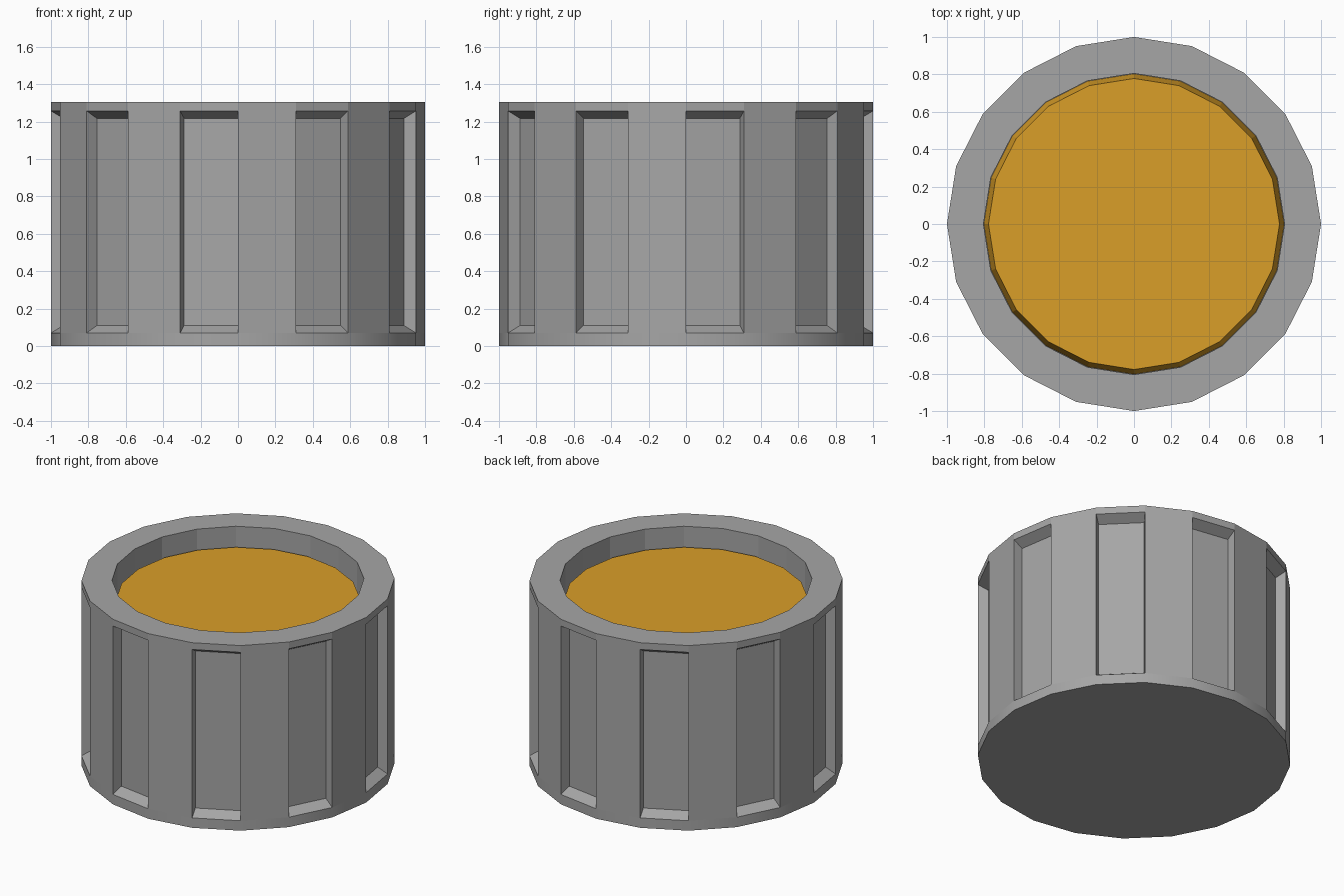
import bpy, bmesh, math
from mathutils import Vector

SIDES = 20
HEIGHT = 1.305
PANEL_LOW, PANEL_HIGH = 0.07, 1.257
PANEL_SCALE = 0.933
WELL_FLOOR = 1.05

cube = bpy.data.objects.get("Cube")
if cube:
    bpy.data.objects.remove(cube)


def material(name, rgb):
    mat = bpy.data.materials.new(name)
    mat.use_nodes = True
    mat.diffuse_color = (*rgb, 1)
    shader = next(n for n in mat.node_tree.nodes if n.type == "BSDF_PRINCIPLED")
    shader.inputs["Base Color"].default_value = (*rgb, 1)
    shader.inputs["Roughness"].default_value = 0.6
    return mat


def ring(bm, radius, z):
    step = math.tau / SIDES
    return [bm.verts.new((radius * math.cos(i * step), radius * math.sin(i * step), z))
            for i in range(SIDES)]


def bridge(bm, low, high):
    """Join two rings with quads, one per side."""
    faces = []
    for i in range(SIDES):
        j = (i + 1) % SIDES
        faces.append(bm.faces.new((low[i], low[j], high[j], high[i])))
    return faces


def recess(bm, face, centre):
    """Sink a face towards the centre, leaving sloped walls around it."""
    outer = list(face.verts)
    bm.faces.remove(face)
    inner = [bm.verts.new(centre + (v.co - centre) * PANEL_SCALE) for v in outer]
    for k in range(4):
        n = (k + 1) % 4
        bm.faces.new((outer[k], outer[n], inner[n], inner[k]))
    bm.faces.new(inner)


def finish(bm, name, mat):
    mesh = bpy.data.meshes.new(name)
    bm.to_mesh(mesh)
    bm.free()
    mesh.materials.append(mat)
    obj = bpy.data.objects.new(name, mesh)
    bpy.context.collection.objects.link(obj)
    return obj


grey = material("grey metal", (0.38, 0.38, 0.38))
gold = material("amber filling", (0.70, 0.345, 0.022))

# Cup body: base, outer wall, rim, inner wall and well floor
bm = bmesh.new()
profile = [(1, 0), (1, PANEL_LOW), (1, PANEL_HIGH), (1, HEIGHT),
           (0.805, HEIGHT), (0.805, WELL_FLOOR)]
rings = [ring(bm, r, z) for r, z in profile]
bands = [bridge(bm, a, b) for a, b in zip(rings, rings[1:])]
bm.faces.new(rings[0][::-1])
bm.faces.new(rings[-1])

# Soft shading on the narrow foot band only
for face in bands[0]:
    face.smooth = True

# Sunken panels on every other side
middle = Vector((0, 0, (PANEL_LOW + PANEL_HIGH) / 2))
for face in bands[1][::2]:
    recess(bm, face, middle)
finish(bm, "cup_body", grey)

# Filling: a tapered plug standing in the well
bm = bmesh.new()
low, high = ring(bm, 0.803, WELL_FLOOR), ring(bm, 0.778, 1.17)
bridge(bm, low, high)
bm.faces.new(high)
finish(bm, "filling", gold)
